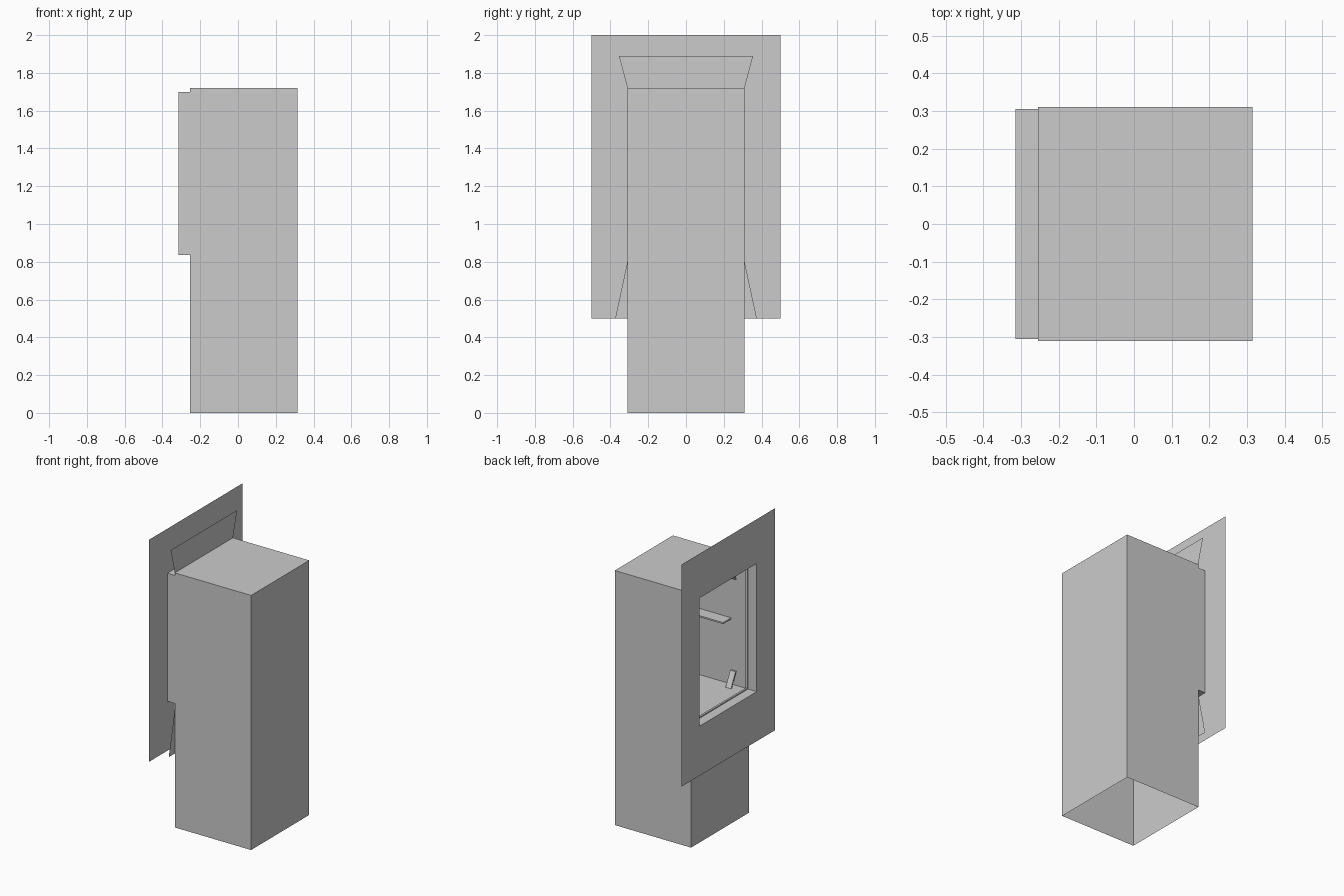
import bpy, bmesh
from mathutils import Vector

if "Cube" in bpy.data.objects:
    bpy.data.objects.remove(bpy.data.objects["Cube"])

XW, XF, XB = -0.315, -0.255, 0.315      # wall plane, body front, body back
OPEN = (0.305, 0.835, 1.70)             # opening half width, bottom, top


def finish(name, bm):
    bmesh.ops.remove_doubles(bm, verts=bm.verts, dist=1e-5)
    me = bpy.data.meshes.new(name)
    bm.to_mesh(me)
    bm.free()
    ob = bpy.data.objects.new(name, me)
    bpy.context.collection.objects.link(ob)
    return ob


def face(bm, pts):
    return bm.faces.new([bm.verts.new(p) for p in pts])


def rect(x, hw, z0, z1):
    return [Vector((x, -hw, z0)), Vector((x, -hw, z1)),
            Vector((x, hw, z1)), Vector((x, hw, z0))]


def bridge(bm, a, b):
    """Four quads between two rectangles: a flat ring or a tunnel."""
    for i in range(4):
        j = (i + 1) % 4
        face(bm, [a[i], a[j], b[j], b[i]])


def box(name, lo, hi, mirror=False):
    lo, hi = Vector(lo), Vector(hi)
    bm = bmesh.new()
    bmesh.ops.create_cube(bm, size=1)
    for v in bm.verts:
        v.co = (lo + hi) / 2 + v.co * (hi - lo)
    ob = finish(name, bm)
    if mirror:
        ob.modifiers.new("Mirror", 'MIRROR').use_axis = (False, True, False)
    return ob


# Wall panel with window opening
bm = bmesh.new()
bridge(bm, rect(XW, 0.5, 0.5, 2.0), rect(XW, *OPEN))
bmesh.ops.reverse_faces(bm, faces=bm.faces)
finish("wall_panel", bm)

# Surround tunnel from the wall to the body
bm = bmesh.new()
bridge(bm, rect(XW, *OPEN), rect(XF, *OPEN))
finish("opening_surround", bm)

# Tall body shell: open underneath, opening in the front
bm = bmesh.new()
f, b = rect(XF, 0.31, 0, 1.72), rect(XB, 0.31, 0, 1.72)
for i in range(3):                      # two sides and the top
    face(bm, [f[i], b[i], b[i + 1], f[i + 1]])
face(bm, b)
bridge(bm, f, rect(XF, *OPEN))
bmesh.ops.recalc_face_normals(bm, faces=bm.faces)
finish("body_shell", bm)

# Flared flanges in the plane of the body front
bm = bmesh.new()
face(bm, [(XF, -0.31, 1.72), (XF, -0.355, 1.89), (XF, 0.355, 1.89), (XF, 0.31, 1.72)])
for s in (-1, 1):
    face(bm, [(XF, s * 0.31, 0.8), (XF, s * 0.375, 0.5), (XF, s * 0.31, 0.5)])
finish("flared_flange", bm)

# Chamber floor
bm = bmesh.new()
face(bm, [(XF, -0.31, 0.833), (XB, -0.31, 0.833), (XB, 0.31, 0.833), (XF, 0.31, 0.833)])
finish("chamber_floor", bm)

# Narrow lip just inside the opening
bm = bmesh.new()
lip = [rect(x, 0.305 - d, 0.835 + d, 1.70 - d)
       for x, d in ((-0.25, 0), (-0.25, 0.008), (-0.237, 0.008), (-0.237, 0))]
for k in range(4):
    bridge(bm, lip[k], lip[(k + 1) % 4])
bmesh.ops.remove_doubles(bm, verts=bm.verts, dist=1e-5)
bmesh.ops.recalc_face_normals(bm, faces=bm.faces)
finish("inner_lip", bm)

# Side rails and small clips inside the chamber
box("side_rail", (-0.12, -0.31, 1.27), (0.25, -0.225, 1.28), True)
for name, z in (("lower_clip", 0.88), ("upper_clip", 1.60)):
    ob = box(name, (-0.02, -0.005, -0.05), (0.02, 0.005, 0.05))
    tilt = 0.5 if z < 1.2 else -0.5
    for v in ob.data.vertices:          # lean the clip off the side wall
        v.co = Vector((v.co.x - 0.14, v.co.y - 0.28 - v.co.z * tilt, v.co.z + z))
    ob.modifiers.new("Mirror", 'MIRROR').use_axis = (False, True, False)
